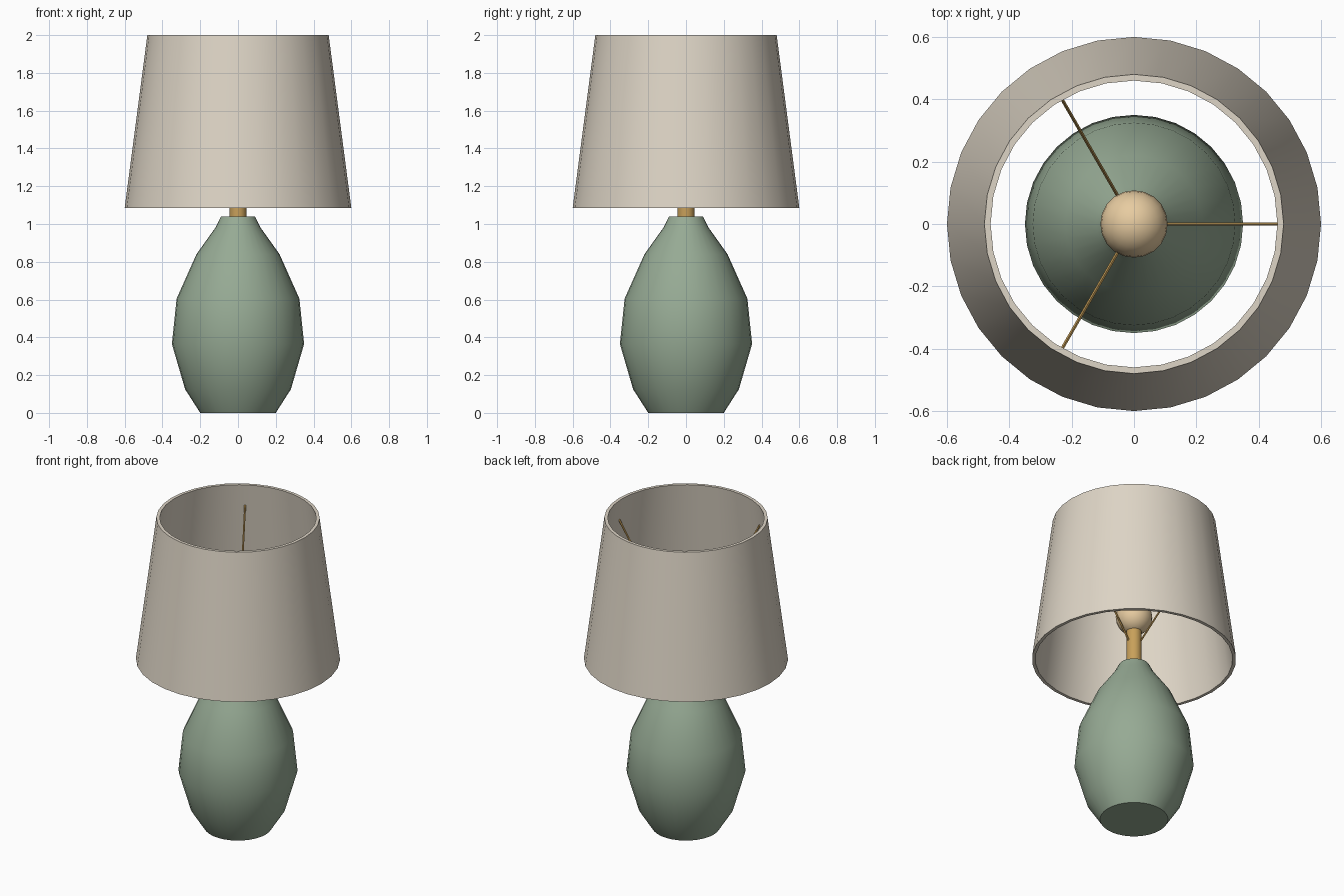
import bpy, math
from mathutils import Vector

if "Cube" in bpy.data.objects:
    bpy.data.objects.remove(bpy.data.objects["Cube"])


def material(name, srgb):
    lin = [((c / 255 + 0.055) / 1.055) ** 2.4 for c in srgb]
    m = bpy.data.materials.new(name)
    m.diffuse_color = (*lin, 1)
    m.use_nodes = True
    m.node_tree.nodes["Principled BSDF"].inputs["Base Color"].default_value = m.diffuse_color
    return m


linen = material("linen", (222, 213, 198))
green = material("sage glaze", (150, 170, 148))
brass = material("brass", (200, 160, 90))
glow = material("warm glass", (236, 208, 164))


def finish(obj, name, mat, angle=40):
    obj.name = name
    obj.data.materials.append(mat)
    bpy.ops.object.select_all(action='DESELECT')
    obj.select_set(True)
    bpy.context.view_layer.objects.active = obj
    bpy.ops.object.shade_smooth_by_angle(angle=math.radians(angle))
    return obj


def lathe(name, profile, mat, n=32, loop=False):
    """Spin (radius, z) points around z; loop joins last ring to first, else ends are capped."""
    verts = [(r * math.cos(2 * math.pi * i / n), r * math.sin(2 * math.pi * i / n), z)
             for r, z in profile for i in range(n)]
    k = len(profile)
    faces = []
    for j in range(k if loop else k - 1):
        a, b = j * n, (j + 1) % k * n
        faces += [(a + i, a + (i + 1) % n, b + (i + 1) % n, b + i) for i in range(n)]
    if not loop:
        faces += [tuple(reversed(range(n))), tuple(range((k - 1) * n, k * n))]
    me = bpy.data.meshes.new(name)
    me.from_pydata(verts, [], faces)
    obj = bpy.data.objects.new(name, me)
    bpy.context.collection.objects.link(obj)
    return finish(obj, name, mat)


# Ceramic body
lathe("lamp_body", [(0.20, 0), (0.28, 0.125), (0.35, 0.365), (0.325, 0.605),
                    (0.22, 0.84), (0.12, 0.98), (0.09, 1.04)], green)
# Brass neck
lathe("neck", [(0.045, 1.03), (0.045, 1.28)], brass, 16)
# Open tapered shade with wall thickness
lathe("shade", [(0.60, 1.085), (0.48, 2.0), (0.46, 2.0), (0.58, 1.085)], linen, loop=True)
# Bulb
bpy.ops.mesh.primitive_uv_sphere_add(segments=20, ring_count=12, radius=0.108, location=(0, 0, 1.37))
finish(bpy.context.object, "bulb", glow)

# Three wires from the neck up to the shade
for i in range(3):
    t = 2 * math.pi * i / 3
    a = Vector((0.02 * math.cos(t), 0.02 * math.sin(t), 1.17))
    b = Vector((0.48 * math.cos(t), 0.48 * math.sin(t), 1.86))
    d = b - a
    bpy.ops.mesh.primitive_cylinder_add(vertices=6, radius=0.006, depth=d.length, location=(a + b) / 2)
    o = bpy.context.object
    o.rotation_euler = d.to_track_quat('Z', 'Y').to_euler()
    finish(o, f"shade_wire_{i + 1}", brass)
